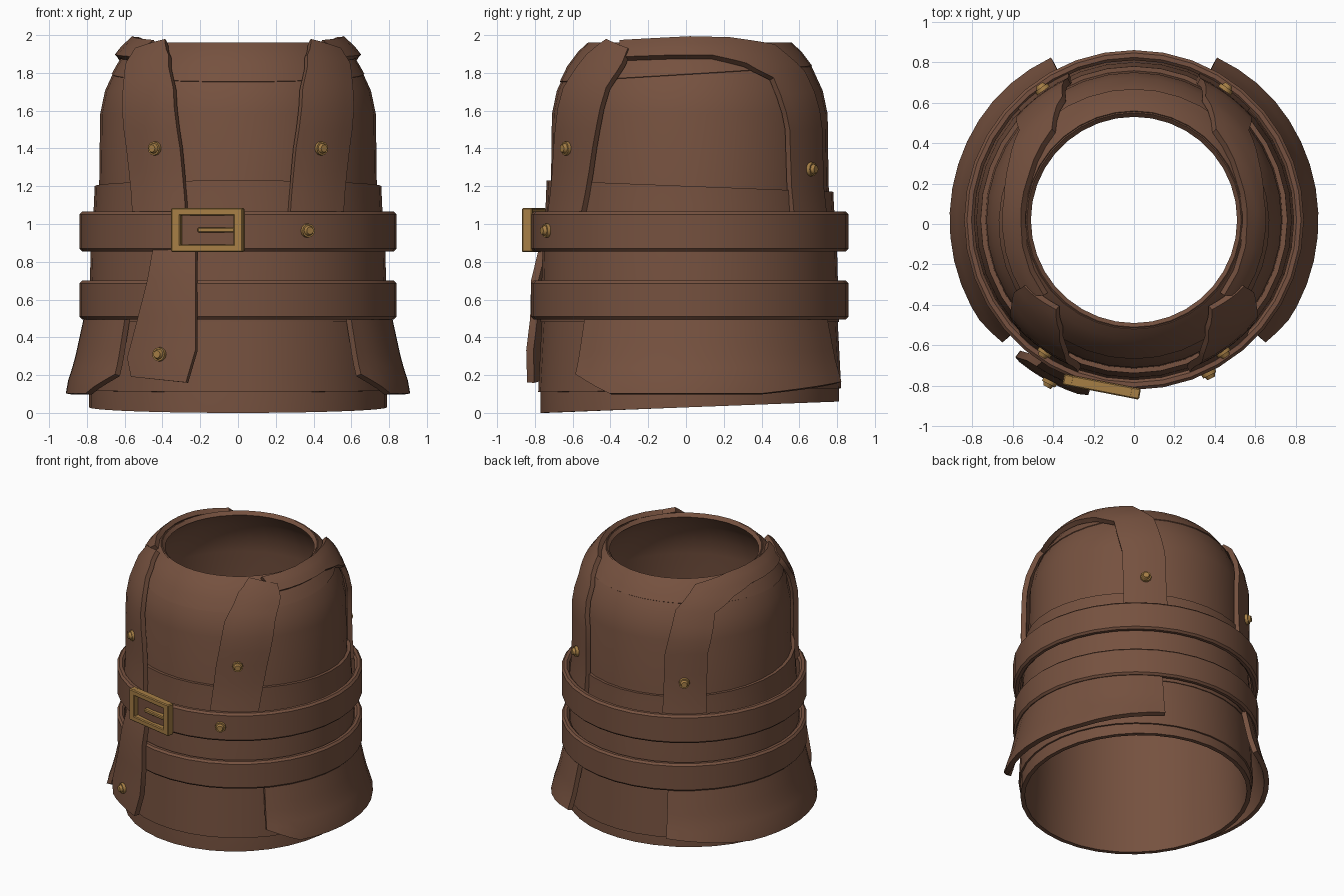
import bpy, bmesh, math
from mathutils import Vector, Matrix

cube = bpy.data.objects.get("Cube")
if cube:
    bpy.data.objects.remove(cube, do_unlink=True)

SEGMENTS = 36
CENTRE_Y = 0.02


def material(name, colour):
    m = bpy.data.materials.new(name)
    m.use_nodes = True
    m.diffuse_color = (*colour, 1)
    m.node_tree.nodes["Principled BSDF"].inputs["Base Color"].default_value = (*colour, 1)
    return m


LEATHER = material("brown leather", (0.18, 0.083, 0.05))
BRASS = material("brass", (0.38, 0.21, 0.06))

# Profiles: (height, radius)
BODY = [(0, .775), (.12, .775), (.49, .755), (.85, .755), (1.06, .735), (1.2, .72), (1.58, .715),
        (1.7, .69), (1.82, .635), (1.9, .575), (1.95, .52)]
SKIRT = [(.11, .79), (.5, .77)]
CORSET = [(.48, .775), (.85, .765), (1.1, .748), (1.25, .742)]
FLARE = [(.1, .895), (.13, .895), (.27, .85), (.5, .8)]
BELT = [(0, .81), (2, .81)]
TAIL = [(.15, .885), (.33, .875), (.49, .855), (.7, .85), (.87, .81)]


def lerp(table, v):
    """Piecewise linear lookup, extended past both ends."""
    i = 0
    while i < len(table) - 2 and v > table[i + 1][0]:
        i += 1
    (a, p), (b, q) = table[i], table[i + 1]
    return p + (q - p) * (v - a) / (b - a)


def surface(angle, z, profile=BODY, offset=0.0):
    """Point on a turned profile, pushed out along its normal."""
    slope = (lerp(profile, z + .02) - lerp(profile, z - .02)) / .04
    length = math.hypot(1, slope)
    r = lerp(profile, z) + offset / length
    a = math.radians(angle)
    return Vector((r * math.cos(a), CENTRE_Y + r * math.sin(a), z - offset * slope / length))


def finish(name, bm, mat, thickness=0.0, bevel=0.0):
    bmesh.ops.recalc_face_normals(bm, faces=bm.faces)
    mesh = bpy.data.meshes.new(name)
    bm.to_mesh(mesh)
    bm.free()
    mesh.materials.append(mat)
    ob = bpy.data.objects.new(name, mesh)
    bpy.context.collection.objects.link(ob)
    bpy.ops.object.select_all(action='DESELECT')
    ob.select_set(True)
    bpy.context.view_layer.objects.active = ob
    if thickness:
        mod = ob.modifiers.new("Thickness", 'SOLIDIFY')
        mod.thickness = thickness
        mod.offset = 0
        bpy.ops.object.modifier_apply(modifier=mod.name)
    if bevel:
        mod = ob.modifiers.new("Bevel", 'BEVEL')
        mod.width = bevel
        mod.limit_method = 'ANGLE'
        mod.angle_limit = math.radians(50)
        bpy.ops.object.modifier_apply(modifier=mod.name)
    bpy.ops.object.shade_smooth_by_angle(angle=math.radians(35))
    return ob


def sheet(name, rows, thickness, closed=False, bevel=0.0):
    """Leather sheet through rows of points."""
    bm = bmesh.new()
    grid = [[bm.verts.new(p) for p in row] for row in rows]
    n = len(rows[0])
    for lower, upper in zip(grid, grid[1:]):
        for i in range(n if closed else n - 1):
            j = (i + 1) % n
            bm.faces.new((lower[i], lower[j], upper[j], upper[i]))
    return finish(name, bm, LEATHER, thickness, bevel)


def ring(name, profile, levels, thickness, offset=0.0, bevel=0.0):
    """Closed band; each level is (height, front-to-back tilt)."""
    rows = []
    for z, tilt in levels:
        angles = [360 * i / SEGMENTS for i in range(SEGMENTS)]
        rows.append([surface(a, z + tilt * math.sin(math.radians(a)), profile, offset)
                     for a in angles])
    return sheet(name, rows, thickness, True, bevel)


def strap(name, side, edges, offset, thickness):
    """Strip between two edges given as (angle, height, angle, height)."""
    rows = []
    for k in range(len(edges) - 1):
        for step in range(3 if k < len(edges) - 2 else 4):
            t = step / 3
            a0, z0, a1, z1 = [p + (q - p) * t for p, q in zip(edges[k], edges[k + 1])]
            row = [surface(a0 + (a1 - a0) * u / 5, z0 + (z1 - z0) * u / 5, BODY, offset)
                   for u in range(6)]
            rows.append([Vector((p.x * side, p.y, p.z)) for p in row])
    return sheet(name, rows, thickness)


# Body tube and its layered panels
ring("body_shell", BODY, [(.03, .03)] + [(z, 0) for z, r in BODY[1:]], .03)
ring("skirt_layer", SKIRT, [(.12, .01), (.3, 0), (.5, 0)], .025)
ring("waist_corset", CORSET, [(.48, 0), (.85, 0), (1.1, 0), (1.2, -.03)], .03)
ring("collar", BODY, [(1.785, .04), (1.84, .015), (1.9, 0), (1.945, 0)], .025, .008)

# Belts
for name, low, high in (("upper_belt", .855, 1.065), ("lower_belt", .495, .7)):
    ring(name, BELT, [(low, 0), (high, 0)], .05, .005, .014)

# Straps over the shoulders and flared side skirts
FRONT = [(-70, 1.03, -46, 1.03), (-67, 1.4, -41, 1.4), (-63, 1.7, -36, 1.7),
         (-56, 1.86, -31, 1.82), (-49, 1.93, -31, 1.89)]
SHOULDER = [(66, 1.03, 44, 1.03), (65, 1.5, 43, 1.5), (60, 1.78, 38, 1.75), (48, 1.91, 26, 1.82),
            (22, 1.945, 10, 1.86), (0, 1.95, -5, 1.86), (-40, 1.93, -33, 1.85)]
HEM = [(-43, .2), (-28, .1), (25, .1), (63, .16)]
for label, side in (("left", 1), ("right", -1)):
    strap(label + "_front_strap", side, FRONT, .05, .035)
    strap(label + "_shoulder_strap", side, SHOULDER, .042, .035)
    angles = [-43, -38, -33, -28] + [-28 + 91 * i / 12 for i in range(1, 13)]
    rows = []
    for k in range(7):
        points = [surface(a, .5 + (lerp(HEM, a) - .5) * k / 6, FLARE) for a in angles]
        rows.append([Vector((p.x * side, p.y, p.z)) for p in points])
    sheet(label + "_side_skirt", rows, .035)

# Hanging belt end: (left x, left z, right x, right z)
EDGES = [(-.44, .87, -.22, .87), (-.47, .7, -.22, .7), (-.52, .5, -.22, .5),
         (-.575, .29, -.22, .33), (-.555, .19, -.27, .16)]
rows = []
for x0, z0, x1, z1 in EDGES:
    row = []
    for u in range(6):
        x, z = x0 + (x1 - x0) * u / 5, z0 + (z1 - z0) * u / 5
        row.append(Vector((x, CENTRE_Y - math.sqrt(lerp(TAIL, z) ** 2 - x * x), z)))
    rows.append(row)
sheet("belt_end", rows, .04)

# Buckle: four bars and a prong, as (centre x, centre z, width, height)
bm = bmesh.new()
place = Matrix.Translation((-.16, -.805, .968)) @ Matrix.Rotation(math.radians(-11), 4, 'Z')
for x, z, w, h in ((-.168, 0, .05, .235), (.168, 0, .05, .235), (0, .097, .33, .04),
                   (0, -.097, .33, .04), (.05, 0, .2, .026)):
    bmesh.ops.create_cube(bm, size=1, matrix=place @ Matrix.Translation((x, 0, z))
                          @ Matrix.Diagonal((w, .055, h, 1)))
finish("buckle", bm, BRASS, bevel=.006)

# Studs: (name, angle, height, radius from axis)
STUDS = [("left_front_stud", -56, 1.4, .79), ("right_front_stud", -124, 1.4, .79),
         ("left_back_stud", 55, 1.29, .79), ("right_back_stud", 125, 1.29, .79),
         ("belt_stud", -64, .965, .845), ("belt_end_stud", -117.5, .31, .905)]
for name, angle, z, r in STUDS:
    a = math.radians(angle)
    out = Vector((math.cos(a), math.sin(a), 0))
    spin = out.to_track_quat('Z', 'Y').to_matrix().to_4x4()
    bm = bmesh.new()
    for push, r1, r2, depth in ((0, .038, .036, .02), (.018, .028, .02, .018)):
        spot = Matrix.Translation(out * (r + push) + Vector((0, CENTRE_Y, z)))
        bmesh.ops.create_cone(bm, cap_ends=True, segments=12, radius1=r1, radius2=r2,
                              depth=depth, matrix=spot @ spin)
    finish(name, bm, BRASS)
